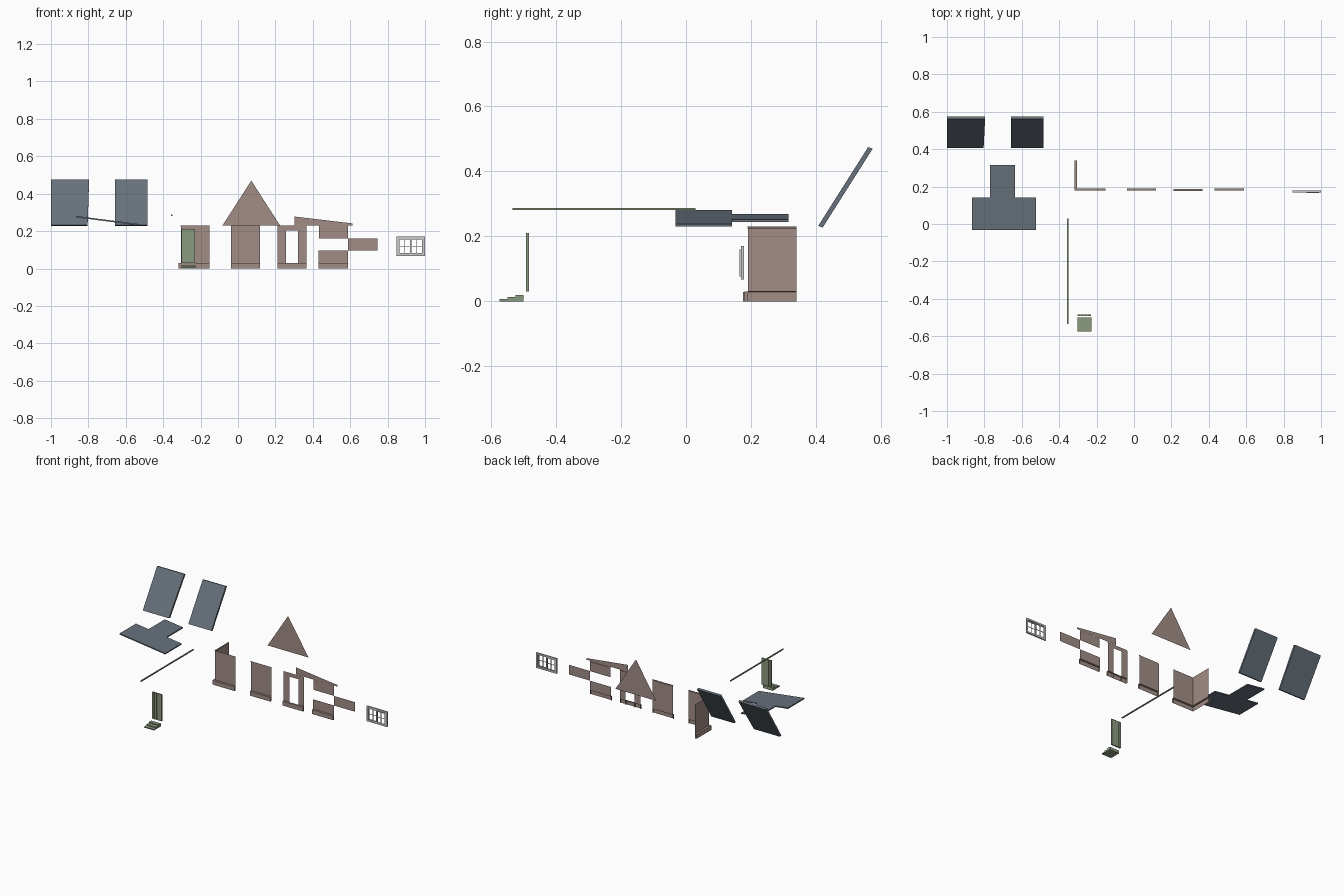
import bpy, bmesh

if "Cube" in bpy.data.objects:
    bpy.data.objects.remove(bpy.data.objects["Cube"])


def material(name, rgb):
    m = bpy.data.materials.new(name)
    m.diffuse_color = (*rgb, 1)
    m.use_nodes = True
    m.node_tree.nodes["Principled BSDF"].inputs["Base Color"].default_value = m.diffuse_color
    return m


ROOF = material("slate_blue", (0.135, 0.165, 0.20))
WALL = material("clay_wall", (0.36, 0.265, 0.235))
GREEN = material("green_paint", (0.26, 0.325, 0.21))


def finish(name, bm, mat=None, weld=True):
    if weld:
        bmesh.ops.remove_doubles(bm, verts=bm.verts, dist=1e-5)
    mesh = bpy.data.meshes.new(name)
    bm.to_mesh(mesh)
    bm.free()
    ob = bpy.data.objects.new(name, mesh)
    bpy.context.collection.objects.link(ob)
    if mat:
        mesh.materials.append(mat)
    return ob


def add_box(bm, x0, x1, y0, y1, z0, z1):
    verts = bmesh.ops.create_cube(bm, size=1)["verts"]
    for v in verts:
        v.co = ((x0 + x1) / 2 + v.co.x * (x1 - x0),
                (y0 + y1) / 2 + v.co.y * (y1 - y0),
                (z0 + z1) / 2 + v.co.z * (z1 - z0))


def boxes(name, dims, mat=None):
    bm = bmesh.new()
    for d in dims:
        add_box(bm, *d)
    return finish(name, bm, mat, weld=False)


def prism(name, points, offset, mat):
    """Flat outline extruded by an offset vector into a closed solid."""
    bm = bmesh.new()
    face = bm.faces.new([bm.verts.new(p) for p in points])
    ext = bmesh.ops.extrude_face_region(bm, geom=[face], use_keep_orig=True)
    for v in ext["geom"]:
        if isinstance(v, bmesh.types.BMVert):
            v.co.x += offset[0]
            v.co.y += offset[1]
            v.co.z += offset[2]
    bmesh.ops.recalc_face_normals(bm, faces=bm.faces)
    return finish(name, bm, mat)


def sheet(name, xz, y, mat):
    bm = bmesh.new()
    bm.faces.new([bm.verts.new((x, y, z)) for x, z in xz])
    return finish(name, bm, mat)


# Wall cross-section: plinth, ledge, flat face, thin top trim (outset, z)
PROFILE = [(0.012, 0), (0.012, 0.029), (0, 0.03),
           (0, 0.224), (0.002, 0.225), (0.002, 0.23)]


def clipped(z0, z1):
    inner = [p for p in PROFILE if z0 <= p[1] <= z1]
    if inner[0][1] > z0:
        inner.insert(0, (0, z0))
    if inner[-1][1] < z1:
        inner.append((0, z1))
    return inner


def add_strip(bm, path, profile):
    """Path entries are x, y and the outward direction in plan."""
    cols = [[bm.verts.new((x + nx * o, y + ny * o, z)) for o, z in profile]
            for x, y, nx, ny in path]
    for a, b in zip(cols, cols[1:]):
        for i in range(len(profile) - 1):
            bm.faces.new((a[i], b[i], b[i + 1], a[i + 1]))
    # close the ends of the plinth
    if profile[0] == PROFILE[0]:
        for col, (x, y, nx, ny), flip in ((cols[0], path[0], True),
                                          (cols[-1], path[-1], False)):
            cap = [bm.verts.new((x, y, 0)), col[2], col[1], col[0]]
            bm.faces.new(cap if flip else cap[::-1])
    bm.normal_update()


def wall(name, y, pieces):
    bm = bmesh.new()
    for x0, x1, z0, z1 in pieces:
        add_strip(bm, [(x0, y, 0, -1), (x1, y, 0, -1)], clipped(z0, z1))
    return finish(name, bm, WALL)


# Wall pieces
bm = bmesh.new()
add_strip(bm, [(-0.306, 0.34, -1, 0), (-0.306, 0.191, -1, -1),
               (-0.152, 0.191, 0, -1)], PROFILE)
finish("corner_wall", bm, WALL)
wall("plain_wall", 0.191, [(-0.037, 0.118, 0, 0.23)])
wall("doorway_wall", 0.188, [(0.21, 0.256, 0, 0.23), (0.321, 0.365, 0, 0.23),
                             (0.256, 0.321, 0, 0.03), (0.256, 0.321, 0.203, 0.23)])
wall("window_wall", 0.191, [(0.43, 0.588, 0, 0.095), (0.433, 0.588, 0.16, 0.23)])
sheet("window_infill_wall", [(0.588, 0.095), (0.745, 0.095),
                             (0.745, 0.16), (0.588, 0.16)], 0.19, WALL)

# Gable ends
sheet("main_gable", [(-0.083, 0.23), (0.225, 0.23), (0.071, 0.47)], 0.435, WALL)
sheet("lean_to_gable", [(0.301, 0.23), (0.613, 0.23),
                        (0.613, 0.241), (0.301, 0.278)], 0.19, WALL)

# Steep roof slabs, the first with a slightly flared ridge end
for name, x0, x1, flare in (("roof_slab_end", -1.0, -0.804, 0.008),
                            ("roof_slab_middle", -0.658, -0.485, 0)):
    prism(name, [(x0, 0.407, 0.232), (x1, 0.407, 0.232),
                 (x1 + flare, 0.561, 0.475), (x0, 0.561, 0.475)],
          (0, 0.014, -0.005), ROOF)


# Shallow lean-to roof, T-shaped in plan and sloping down to the right
def slope(x):
    return 0.281 - (x + 0.865) * 0.127


t_plan = [(-0.865, -0.033), (-0.523, -0.033), (-0.523, 0.142), (-0.635, 0.142),
          (-0.635, 0.315), (-0.77, 0.315), (-0.77, 0.142), (-0.865, 0.142)]
prism("lean_to_roof", [(x, y, slope(x)) for x, y in t_plan], (0, 0, -0.008), ROOF)

# Long ridge rod
boxes("ridge_rod", [(-0.3585, -0.3515, -0.535, 0.03, 0.281, 0.288)], GREEN)

# Plank door
planks, width = 4, 0.0185
door = [(-0.301 + i * width, -0.301 + (i + 1) * width - 0.003,
         -0.492, -0.483, 0.03, 0.21) for i in range(planks)]
door.append((-0.300, -0.231, -0.489, -0.485, 0.031, 0.209))
boxes("plank_door", door, GREEN)

# Three door steps
boxes("door_steps", [(-0.301, -0.228, -0.575 + i * 0.025, -0.55 + i * 0.025,
                      0, 0.0065 * (i + 1)) for i in range(3)], GREEN)


# Sliding window: outer frame and two sashes with glazing bars
def frame(x0, x1, z0, z1, y0, y1, t):
    return [(x0, x0 + t, y0, y1, z0, z1), (x1 - t, x1, y0, y1, z0, z1),
            (x0 + t, x1 - t, y0, y1, z0, z0 + t),
            (x0 + t, x1 - t, y0, y1, z1 - t, z1)]


boxes("window_frame", frame(0.847, 1.0, 0.067, 0.17, 0.169, 0.178, 0.011))
for name, x0, x1, y in (("left_sash", 0.857, 0.926, 0.171),
                        ("right_sash", 0.921, 0.99, 0.165)):
    mid = (x0 + x1) / 2
    boxes(name, frame(x0, x1, 0.077, 0.16, y, y + 0.005, 0.006) + [
        (mid - 0.0015, mid + 0.0015, y + 0.001, y + 0.004, 0.083, 0.154),
        (x0 + 0.006, x1 - 0.006, y + 0.001, y + 0.004, 0.117, 0.12)])
